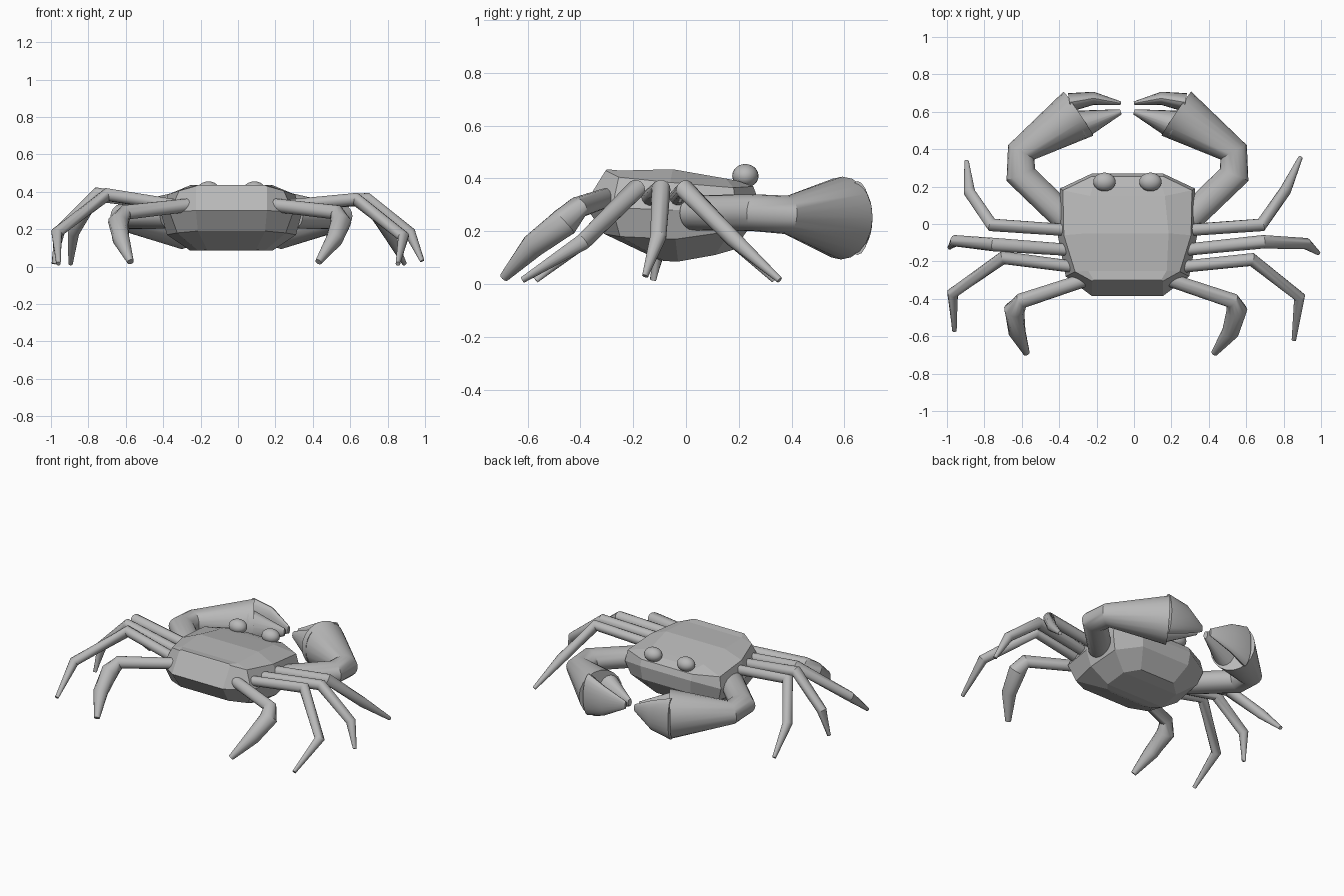
import bpy, bmesh, math
from mathutils import Vector

cube = bpy.data.objects.get("Cube")
if cube:
    bpy.data.objects.remove(cube, do_unlink=True)

MID = -0.035   # x of the body's mirror plane
SIDES = {"left": 1, "right": -1}

shell_grey = bpy.data.materials.new("shell_grey")
shell_grey.use_nodes = True
GREY = (0.48, 0.48, 0.48, 1)
shell_grey.diffuse_color = GREY
for node in shell_grey.node_tree.nodes:
    if node.type == "BSDF_PRINCIPLED":
        node.inputs["Base Color"].default_value = GREY


def finish(bm, name, smooth=True):
    """Turn a bmesh into a named, coloured object."""
    bmesh.ops.recalc_face_normals(bm, faces=bm.faces[:])
    mesh = bpy.data.meshes.new(name)
    bm.to_mesh(mesh)
    bm.free()
    mesh.materials.append(shell_grey)
    obj = bpy.data.objects.new(name, mesh)
    bpy.context.collection.objects.link(obj)
    if smooth:
        bpy.ops.object.select_all(action="DESELECT")
        obj.select_set(True)
        bpy.context.view_layer.objects.active = obj
        bpy.ops.object.shade_smooth_by_angle(angle=math.radians(33))


def bridge(bm, a, b):
    n = len(a)
    for i in range(n):
        j = (i + 1) % n
        bm.faces.new((a[i], a[j], b[j], b[i]))


def tube(name, path, sizes, sides=14):
    """Loft ellipses (half width, half height) along a path of points."""
    pts = [Vector(p) for p in path]
    bm = bmesh.new()
    rings = []
    for i, p in enumerate(pts):
        before = (p - pts[i - 1]).normalized() if i else Vector()
        after = (pts[i + 1] - p).normalized() if i + 1 < len(pts) else Vector()
        along = (before + after).normalized()
        across = along.cross(Vector((0, 0, 1))).normalized()
        up = across.cross(along)
        w, h = sizes[i]
        ring = []
        for k in range(sides):
            a = math.tau * k / sides
            ring.append(bm.verts.new(p + across * w * math.cos(a) + up * h * math.sin(a)))
        rings.append(ring)
    for a, b in zip(rings, rings[1:]):
        bridge(bm, a, b)
    bm.faces.new(rings[0])
    bm.faces.new(rings[-1])
    finish(bm, name)


# Faceted body: half rings from back to front, mirrored, listed top to bottom
half_rings = [
    [(.18, -.3, .435), (.21, -.25, .43), (.22, -.05, .435), (.2, .15, .4), (.185, .2, .39)],
    [(.19, -.305, .43), (.28, -.255, .405), (.34, -.06, .385), (.345, .18, .365), (.19, .255, .37)],
    [(.19, -.385, .3), (.33, -.28, .29), (.375, -.05, .28), (.36, .19, .29), (.19, .27, .33)],
    [(.18, -.31, .19), (.29, -.25, .18), (.345, -.04, .17), (.33, .17, .2), (.18, .26, .24)],
    [(.13, -.1, .09), (.18, -.08, .087), (.22, -.03, .085), (.21, .11, .11), (.13, .18, .13)],
]
bm = bmesh.new()
rings = []
for half in half_rings:
    ring = [bm.verts.new((MID + x, y, z)) for x, y, z in half]
    ring += [bm.verts.new((MID - x, y, z)) for x, y, z in reversed(half)]
    rings.append(ring)
for a, b in zip(rings, rings[1:]):
    bridge(bm, a, b)
for ring in (rings[0], rings[-1]):
    for i in range(4):
        bm.faces.new((ring[i], ring[i + 1], ring[-2 - i], ring[-1 - i]))
finish(bm, "body_shell", smooth=False)

# Eyes
for side, s in SIDES.items():
    bm = bmesh.new()
    bmesh.ops.create_uvsphere(bm, u_segments=20, v_segments=12, radius=1)
    bmesh.ops.scale(bm, vec=(.06, .05, .045), verts=bm.verts)
    bmesh.ops.translate(bm, vec=(MID + s * .123, .225, .41), verts=bm.verts)
    finish(bm, side + "_eye")

# Claws: arm with palm, fixed finger and moving finger
claw_parts = {
    "claw_arm": ([(.33, .03, .27), (.57, .262, .27), (.568, .383, .262), (.262, .59, .25)],
                 [(.075, .067), (.083, .07), (.08, .073), (.142, .157)]),
    "claw_fixed_finger": ([(.25, .53, .25), (.035, .6, .25)],
                          [(.08, .125), (.014, .025)]),
    "claw_moving_finger": ([(.31, .65, .25), (.18, .672, .25), (.035, .645, .25)],
                           [(.05, .14), (.035, .1), (.01, .025)]),
}
for side, s in SIDES.items():
    for name, (path, sizes) in claw_parts.items():
        tube(side + "_" + name, [(MID + s * x, y, z) for x, y, z in path], sizes, 20)

# Walking legs, front to back: shared hip, then the joints down to the tip per side
hips = [(.29, -.035, .325), (.29, -.14, .325), (.28, -.23, .325), (.17, -.28, .335)]
legs = {
    "left": [
        [(.68, -.005, .36), (.81, .18, .17), (.89, .355, .015)],
        [(.69, -.095, .36), (.92, -.105, .18), (.985, -.155, .03)],
        [(.63, -.19, .36), (.885, -.39, .16), (.855, -.62, .015)],
        [(.525, -.41, .29), (.55, -.46, .235), (.515, -.58, .145), (.43, -.69, .025)],
    ],
    "right": [
        [(-.76, -.005, .38), (-.88, .17, .18), (-.895, .335, .015)],
        [(-.75, -.11, .39), (-.955, -.09, .19), (-.985, -.125, .015)],
        [(-.7, -.18, .385), (-.97, -.37, .18), (-.96, -.57, .015)],
        [(-.6, -.41, .29), (-.64, -.46, .235), (-.625, -.58, .145), (-.575, -.69, .025)],
    ],
}
slim = [.032, .036, .031, .012]
paddle = [.036, .042, .056, .046, .018]
for side, s in SIDES.items():
    for i, joints in enumerate(legs[side]):
        x, y, z = hips[i]
        radii = paddle if i == 3 else slim
        tube(f"{side}_leg_{i + 1}", [(MID + s * x, y, z)] + joints, [(r, r) for r in radii])
